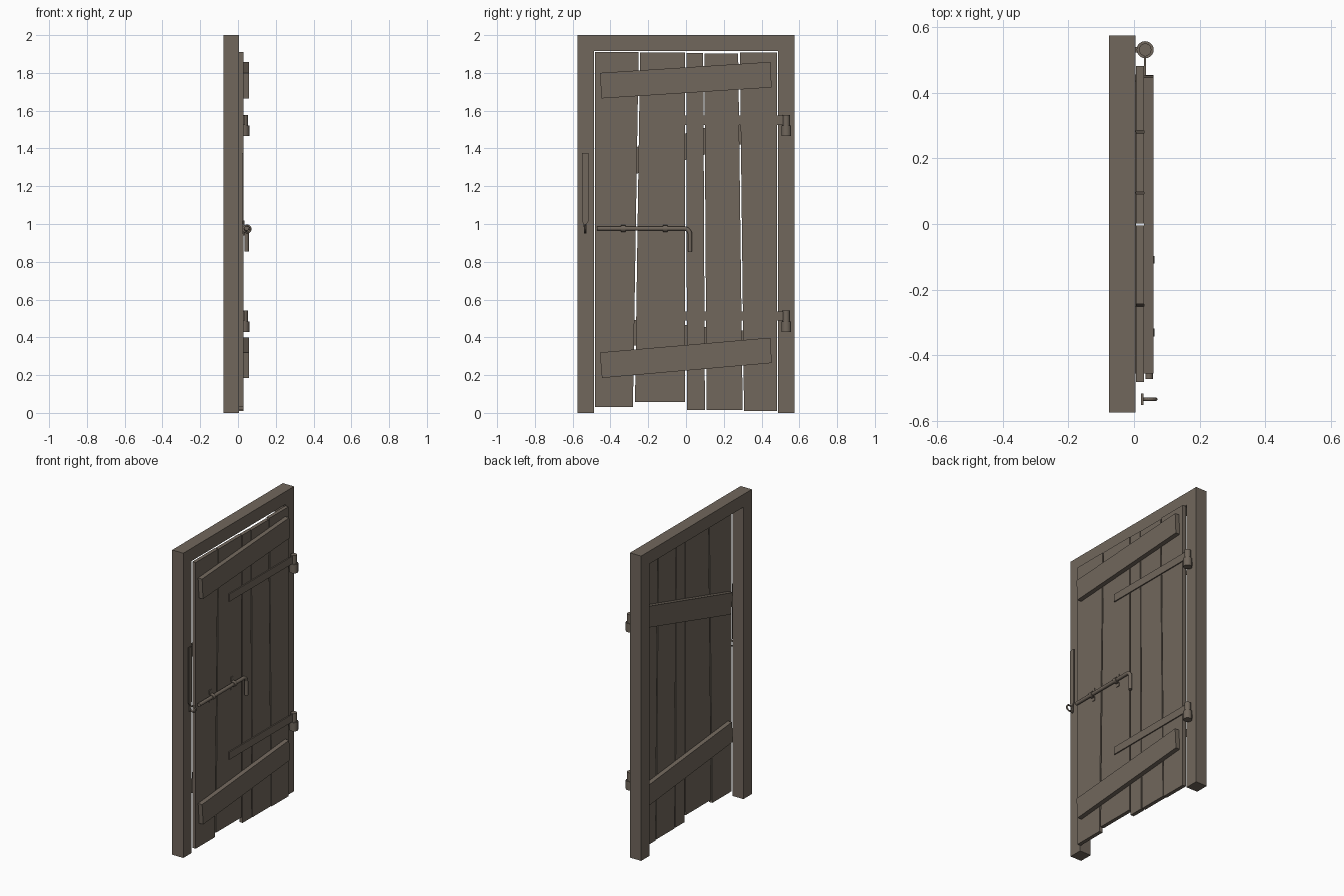
import bpy, bmesh, math
from mathutils import Vector, Matrix

if "Cube" in bpy.data.objects:
    bpy.data.objects.remove(bpy.data.objects["Cube"])

wood = bpy.data.materials.new("weathered_brown")
wood.diffuse_color = (0.165, 0.135, 0.107, 1)
wood.use_nodes = True
wood.node_tree.nodes["Principled BSDF"].inputs["Base Color"].default_value = wood.diffuse_color


def finish(name, bm, smooth=False):
    bmesh.ops.recalc_face_normals(bm, faces=bm.faces[:])
    me = bpy.data.meshes.new(name)
    bm.to_mesh(me)
    bm.free()
    me.materials.append(wood)
    ob = bpy.data.objects.new(name, me)
    bpy.context.collection.objects.link(ob)
    if smooth:
        bpy.ops.object.select_all(action='DESELECT')
        ob.select_set(True)
        bpy.context.view_layer.objects.active = ob
        bpy.ops.object.shade_smooth_by_angle(angle=math.radians(40))
    return ob


def slab(name, outline, x0, x1):
    """Outline in (y, z), extruded from x0 to x1."""
    bm = bmesh.new()
    f = bm.faces.new([bm.verts.new((x0, y, z)) for y, z in outline])
    r = bmesh.ops.extrude_face_region(bm, geom=[f])
    bmesh.ops.translate(bm, vec=(x1 - x0, 0, 0),
                        verts=[v for v in r["geom"] if isinstance(v, bmesh.types.BMVert)])
    return finish(name, bm)


def rect(y0, y1, z0, z1):
    return [(y0, z0), (y1, z0), (y1, z1), (y0, z1)]


def post(name, x, y, z0, z1, r):
    bm = bmesh.new()
    bmesh.ops.create_cone(bm, cap_ends=True, segments=20, radius1=r, radius2=r, depth=z1 - z0,
                          matrix=Matrix.Translation((x, y, (z0 + z1) / 2)))
    return finish(name, bm, True)


def sweep(name, path, side, half_w, half_t, n=12, closed=False, square=False):
    """Sweep an ellipse or rectangle along a planar path; side is the plane normal."""
    bm = bmesh.new()
    side = Vector(side)
    pts = [Vector(p) for p in path]
    if square:
        sec = [(-1, -1), (1, -1), (1, 1), (-1, 1)]
    else:
        sec = [(math.cos(2 * math.pi * i / n), math.sin(2 * math.pi * i / n)) for i in range(n)]
    rings, m = [], len(pts)
    for i, p in enumerate(pts):
        a = pts[i - 1] if (i or closed) else p
        b = pts[(i + 1) % m] if (i < m - 1 or closed) else p
        nrm = (b - a).normalized().cross(side)
        rings.append([bm.verts.new(p + side * u * half_w + nrm * v * half_t) for u, v in sec])
    for i in range(m if closed else m - 1):
        r, s = rings[i], rings[(i + 1) % m]
        for k in range(len(sec)):
            j = (k + 1) % len(sec)
            bm.faces.new((r[k], r[j], s[j], s[k]))
    if not closed:
        bm.faces.new(rings[0])
        bm.faces.new(rings[-1])
    return finish(name, bm, True)


# Door frame: two posts and a lintel in one piece
slab("frame", [(-.574, 0), (-.487, 0), (-.487, 1.916), (.487, 1.916), (.487, 0), (.574, 0),
               (.574, 2), (-.574, 2)], -.076, .005)

# Uneven planks: bottom left, bottom right, top left, top right, bottom z, top z
for i, (a, b, c, d, z0, z1) in enumerate([
        (-.481, -.281, -.481, -.251, .032, 1.91),
        (-.270, -.006, -.243, -.004, .057, 1.908),
        (.005, .100, .002, .091, .016, 1.905),
        (.109, .300, .097, .276, .014, 1.903),
        (.307, .481, .285, .481, .009, 1.909)]):
    slab(f"plank_{i + 1}", [(a, z0), (b, z0), (d, z1), (c, z1)], .006, .030)

# Slanted cross boards, outside and inside
slab("front_board_upper", [(-.447, 1.665), (.453, 1.723), (.447, 1.858), (-.456, 1.800)], .030, .059)
slab("front_board_lower", [(-.445, .185), (.454, .264), (.446, .398), (-.456, .320)], .030, .059)
slab("back_board_upper", [(-.435, 1.218), (.455, 1.468), (.435, 1.602), (-.455, 1.354)], -.023, .006)
slab("back_board_lower", [(-.455, .375), (.443, .285), (.455, .420), (-.443, .508)], -.023, .006)

# Strap hinges on pintles
for label, z in (("upper", 1.465), ("lower", .428)):
    slab(label + "_hinge_strap", rect(-.14, .53, z + .060, z + .110), .030, .037)
    post(label + "_hinge_knuckle", .034, .531, z + .057, z + .113, .019)
    post(label + "_hinge_pintle", .034, .531, z, z + .057, .026)
    slab(label + "_hinge_pin", rect(.523, .539, z + .015, z + .042), .0, .02)

# Sliding bolt: a rod bent down into a handle
BX, BZ = .046, .976
bend = [(BX, -.010 + .031 * math.sin(t), BZ - .031 + .031 * math.cos(t))
        for t in [math.pi / 2 * i / 8 for i in range(9)]]
sweep("bolt_rod", [(BX, -.472, BZ)] + bend + [(BX, .021, .855)], (1, 0, 0), .0115, .0115, 14)

# Staples that hold the bolt
arch = [(BX + .0145 * math.sin(t), BZ + .0145 * math.cos(t))
        for t in [math.pi * i / 8 for i in range(9)]]
profile = [(.032, BZ + .043), (.032, BZ + .0165)] + arch + [(.032, BZ - .0165), (.032, BZ - .038)]
for i, y in enumerate((-.331, -.109)):
    sweep(f"bolt_staple_{i + 1}", [(x, y, z) for x, z in profile], (0, 1, 0), .012, .0025, square=True)

# Catch plate with a ring for the bolt
slab("catch_plate", [(-.551, 1.375), (-.517, 1.375), (-.517, 1.015), (-.526, 1.000), (-.528, .950),
                     (-.540, .950), (-.542, 1.000), (-.551, 1.015)], .022, .029)
ring = [(.048 + .019 * math.cos(t), -.534, .974 + .019 * math.sin(t))
        for t in [2 * math.pi * i / 24 for i in range(24)]]
sweep("catch_ring", ring, (0, 1, 0), .005, .005, 10, closed=True)
